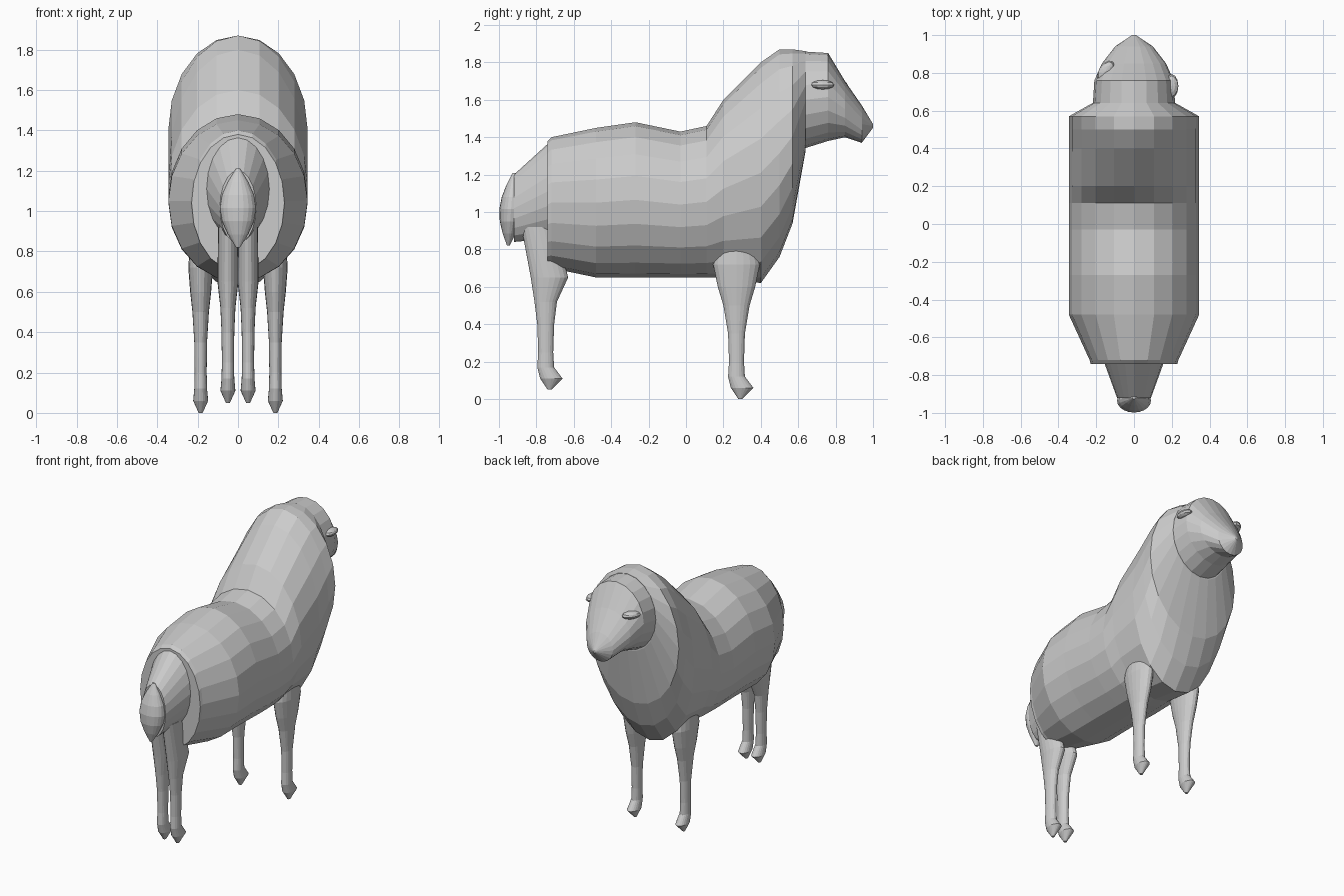
import bpy, bmesh
from math import sin, cos, pi

cube = bpy.data.objects.get("Cube")
if cube:
    bpy.data.objects.remove(cube, do_unlink=True)

COLOUR = (.6, .6, .6, 1)
wool = bpy.data.materials.new("light_grey")
wool.use_nodes = True
wool.diffuse_color = COLOUR
wool.node_tree.nodes["Principled BSDF"].inputs["Base Color"].default_value = COLOUR

SIDES = 20
CIRCLE = [(sin(2 * pi * i / SIDES), cos(2 * pi * i / SIDES)) for i in range(SIDES)]


def loft(name, rings):
    """Join rings of points into a closed, flat-faced skin."""
    bm = bmesh.new()
    loops = [[bm.verts.new(point) for point in ring] for ring in rings]
    for lower, upper in zip(loops, loops[1:]):
        for i in range(SIDES):
            bm.faces.new((lower[i - 1], lower[i], upper[i], upper[i - 1]))
    bm.faces.new(loops[0])
    bm.faces.new(loops[-1])
    bmesh.ops.recalc_face_normals(bm, faces=bm.faces)
    mesh = bpy.data.meshes.new(name)
    bm.to_mesh(mesh)
    bm.free()
    mesh.materials.append(wool)
    bpy.context.collection.objects.link(bpy.data.objects.new(name, mesh))


def trunk(name, sections):
    """Upright oval sections along y, each given as y, low, high, half width."""
    loft(name, [[(half * u, y, (high + low + v * (high - low)) / 2) for u, v in CIRCLE]
                for y, low, high, half in sections])


# Barrel of the body, with a level belly and a gently waved back
belly, girth = .65, .345
back_line = ((-.48, 1.45), (-.27, 1.48), (-.03, 1.43), (.11, 1.46))
trunk("body", [(-.74, .7, 1.38, .23), (-.72, .7, 1.4, .235)]
      + [(y, belly, top, girth) for y, top in back_line])

# Chest and neck, rising to the crown and drawn in behind the head
trunk("neck", [(.11, belly, 1.46, girth), (.2, belly, 1.6, girth), (.4, .62, 1.8, girth),
               (.5, .76, 1.87, girth), (.57, .94, 1.87, girth), (.64, 1.33, 1.86, .22)])

# Head and muzzle
trunk("head", [(.6, 1.33, 1.86, .22), (.76, 1.38, 1.85, .21), (.85, 1.4, 1.7, .17),
               (.94, 1.37, 1.57, .1), (1, 1.45, 1.47, .01)])

# Rump, and a pointed tail that swells in the middle
trunk("rump", [(-.7, .86, 1.4, .17), (-.92, .84, 1.2, .09)])
tail_rings = []
for step in range(7):
    t = step / 6
    swell = .01 + .08 * sin(pi * t)
    tail_rings.append([(swell * u, .03 * t - .95 + .7 * swell * v, .82 + .39 * t)
                       for u, v in CIRCLE])
loft("tail", tail_rings)

# Legs share one shank and hoof: height, forward shift, half depth
shank = [(.35, 0, .045), (.2, 0, .04), (.12, 0, .045), (.06, .03, .06), (0, .02, .01)]
front_thigh = [(.82, .01, .06), (.8, 0, .11), (.72, 0, .125), (.6, 0, .1), (.5, 0, .07)]
back_thigh = [(.87, -.04, .09), (.6, .02, .1), (.47, 0, .06)]


def leg(name, x, y, lift, thigh):
    loft(name, [[(x + min(depth, .015 + .37 * depth) * u, y + shift + depth * v, z + lift)
                 for u, v in CIRCLE]
                for z, shift, depth in thigh + shank])


for word, side in (("left", 1), ("right", -1)):
    leg(word + "_front_leg", side * .185, .27, 0, front_thigh)
    leg(word + "_back_leg", side * .05, -.75, .05, back_thigh)

# Eyes, the right one set further forward on the cheek
for word, place, turn in (("left", (.2, .73, 1.68), 0), ("right", (-.15, .81, 1.68), .6)):
    bpy.ops.mesh.primitive_uv_sphere_add(segments=12, ring_count=6, location=place)
    eye = bpy.context.object
    eye.name = word + "_eye"
    eye.scale = (.035, .063, .025)
    eye.rotation_euler.z = -turn
    eye.data.materials.append(wool)
